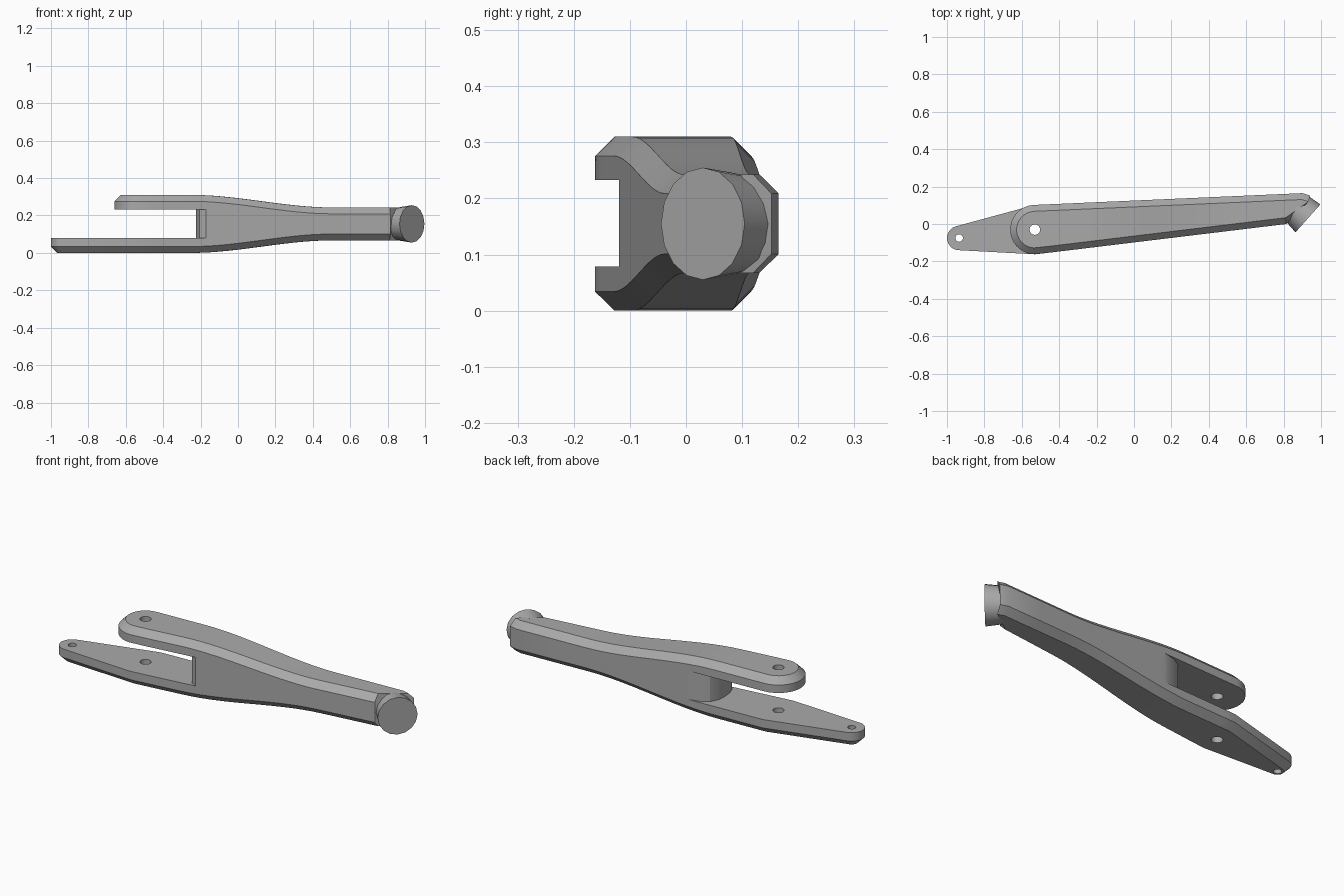
import bpy, bmesh, math
from mathutils import Vector

if "Cube" in bpy.data.objects:
    bpy.data.objects.remove(bpy.data.objects["Cube"], do_unlink=True)

MID = 0.155       # height of the symmetry plane
CHAMFER = 0.034
PIVOT = Vector((-0.53, -0.03))
TIP = Vector((-0.935, -0.075))

grey = bpy.data.materials.new("plain grey")
grey.use_nodes = True
grey.diffuse_color = (0.4, 0.4, 0.4, 1)
grey.node_tree.nodes["Principled BSDF"].inputs["Base Color"].default_value = (0.4, 0.4, 0.4, 1)


def make_object(name, bm):
    bmesh.ops.recalc_face_normals(bm, faces=bm.faces)
    mesh = bpy.data.meshes.new(name)
    bm.to_mesh(mesh)
    bm.free()
    mesh.materials.append(grey)
    obj = bpy.data.objects.new(name, mesh)
    bpy.context.collection.objects.link(obj)
    return obj


def prism(name, points, z0, z1):
    bm = bmesh.new()
    face = bm.faces.new([bm.verts.new((x, y, z0)) for x, y in points])
    top = bmesh.ops.extrude_face_region(bm, geom=[face])["geom"]
    verts = [v for v in top if isinstance(v, bmesh.types.BMVert)]
    bmesh.ops.translate(bm, verts=verts, vec=(0, 0, z1 - z0))
    return make_object(name, bm)


def arc(center, radius, start, end, count):
    angles = [math.radians(start + (end - start) * i / (count - 1)) for i in range(count)]
    return [center + radius * Vector((math.cos(a), math.sin(a))) for a in angles]


def combine(target, other, operation):
    mod = target.modifiers.new("join", "BOOLEAN")
    mod.operation = operation
    mod.solver = "EXACT"
    mod.object = other
    bpy.context.view_layer.objects.active = target
    bpy.ops.object.modifier_apply(modifier=mod.name)
    bpy.data.objects.remove(other, do_unlink=True)


def half_height(x):
    t = min(max((x + 0.25) / 0.75, 0), 1)
    return MID - 0.067 * t * t * (3 - 2 * t)


def inset(path, width):
    # Offset an open clockwise path to its right, with mitred corners
    dirs = [(b - a).normalized() for a, b in zip(path, path[1:])]
    normals = [Vector((d.y, -d.x)) for d in dirs]
    result = []
    for i, p in enumerate(path):
        n1 = normals[max(i - 1, 0)]
        n2 = normals[min(i, len(normals) - 1)]
        result.append(p + (n1 + n2) * width / (1 + n1.dot(n2)))
    return result


def arm_half(name, end_curve, side):
    # Tapering sides are shared by both halves; only the rounded end differs
    xs = [0.7 - 0.05 * i for i in range(24)]
    front = [Vector((x, 0.121 * (x - 0.815))) for x in [0.815, 0.79] + xs]
    back = [Vector((x, 0.102 + 0.044 * (x + 0.53))) for x in reversed([0.9] + xs)]
    path = front + end_curve + back + [Vector((0.942, 0.152))]
    inner = inset(path, CHAMFER)
    bm = bmesh.new()
    rings = [[], [], []]
    for p, q in zip(path, inner):
        h = half_height(p.x)
        for ring, pt, z in zip(rings, (p, p, q), (0, h - CHAMFER, h)):
            ring.append(bm.verts.new((pt.x, pt.y, MID + side * z)))
    n = len(path)
    for low, high in zip(rings, rings[1:]):
        for i in range(n - 1):
            bm.faces.new((low[i], low[i + 1], high[i + 1], high[i]))
    for i in range(n // 2 - 1):
        r = rings[2]
        bm.faces.new((r[i], r[i + 1], r[n - 2 - i], r[n - 1 - i]))
    bm.faces.new(rings[0])
    bm.faces.new([r[0] for r in rings] + [r[-1] for r in reversed(rings)])
    return make_object(name, bm)


# Upper half with a round fork end, lower half with a longer tapering tongue
arm = arm_half("lever_arm", arc(PIVOT, 0.132, 267, 93, 16), 1)
tongue = [Vector((-0.53, -0.162))] + arc(TIP, 0.065, 267, 107, 14) + [Vector((-0.53, 0.102))]
combine(arm, arm_half("lower_half", tongue, -1), "UNION")

# Fork slot with a rounded inner wall
wall = [(-1.2, -0.3), (-0.17, -0.3), (-0.17, -0.12), (-0.205, -0.1), (-0.22, -0.06),
        (-0.225, -0.01), (-0.22, 0.04), (-0.2, 0.08), (-0.16, 0.105), (-0.1, 0.12),
        (-0.02, 0.13), (-0.02, 0.3), (-1.2, 0.3)]
combine(arm, prism("slot_cutter", wall, 0.079, 0.233), "DIFFERENCE")

# Pin holes through the fork and the tongue tip
for center, radius in ((PIVOT, 0.028), (TIP, 0.02)):
    ring = arc(center, radius, 0, 345, 24)
    combine(arm, prism("hole_cutter", ring, -0.1, 0.5), "DIFFERENCE")

# Round end pad, flared and turned towards the front
bm = bmesh.new()
bmesh.ops.create_cone(bm, cap_ends=True, segments=16, radius1=0.09, radius2=0.1, depth=0.085)
pad = make_object("end_pad", bm)
axis = Vector((0.75, -0.67, 0)).normalized()
pad.rotation_mode = "QUATERNION"
pad.rotation_quaternion = axis.to_track_quat("Z", "Y")
pad.location = Vector((0.93, 0.03, MID)) - axis * 0.0425

for obj in (arm, pad):
    bpy.ops.object.select_all(action="DESELECT")
    obj.select_set(True)
    bpy.context.view_layer.objects.active = obj
    bpy.ops.object.shade_smooth_by_angle(angle=math.radians(28))
